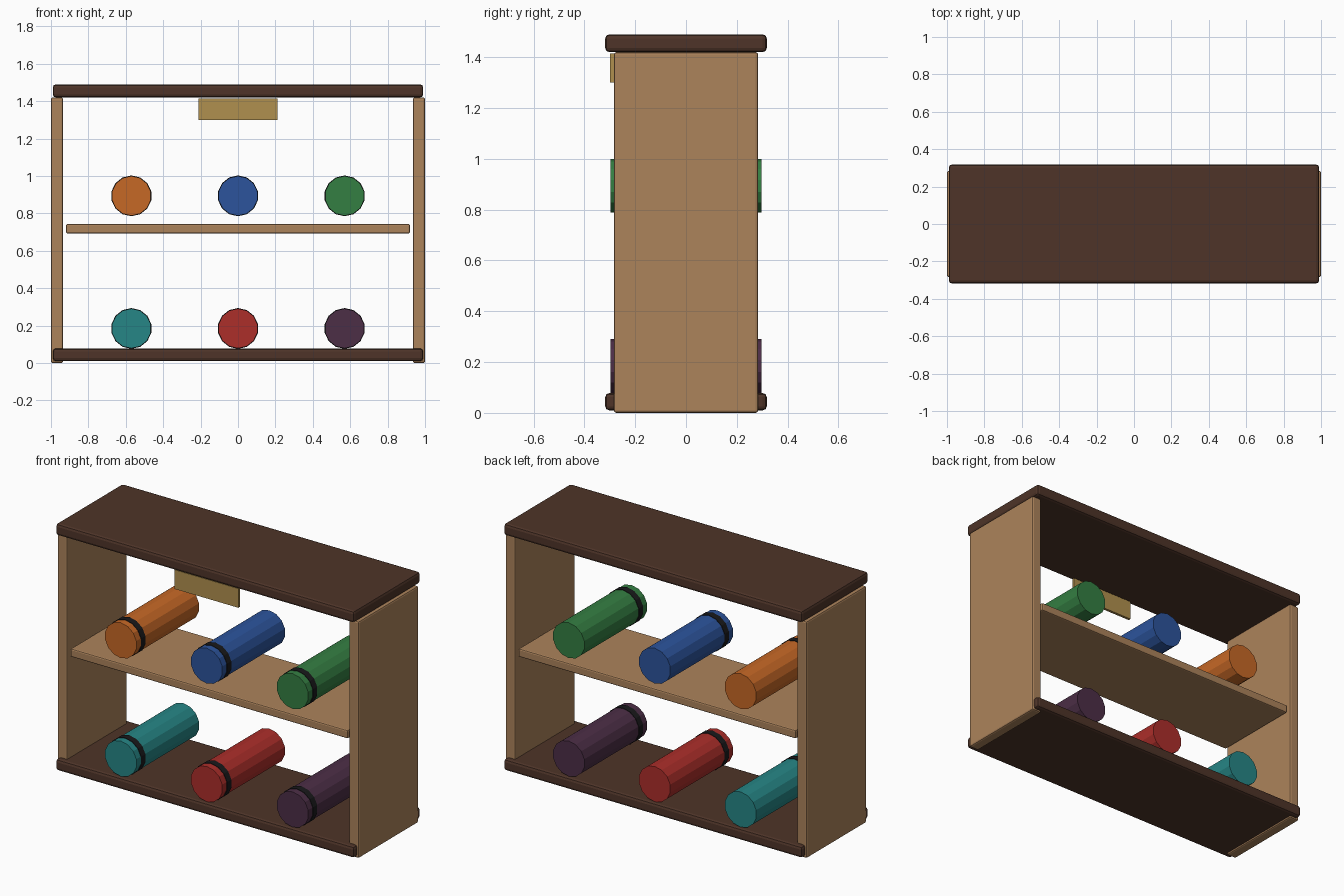
import bpy
from math import radians

if "Cube" in bpy.data.objects:
    bpy.data.objects.remove(bpy.data.objects["Cube"])


def material(name, rgb):
    # sRGB bytes to linear viewport colour
    m = bpy.data.materials.new(name)
    lin = [((c / 255 + 0.055) / 1.055) ** 2.4 for c in rgb]
    m.diffuse_color = (*lin, 1)
    m.use_nodes = True
    m.node_tree.nodes["Principled BSDF"].inputs["Base Color"].default_value = m.diffuse_color
    return m


def board(name, lo, hi, mat, bevel=0.0, segments=1):
    bpy.ops.mesh.primitive_cube_add(size=1, location=[(a + b) / 2 for a, b in zip(lo, hi)])
    o = bpy.context.object
    o.name = name
    o.scale = [b - a for a, b in zip(lo, hi)]
    bpy.ops.object.transform_apply(location=False, rotation=False, scale=True)
    o.data.materials.append(mat)
    if bevel:
        b = o.modifiers.new("edge", 'BEVEL')
        b.width = bevel
        b.segments = segments
    return o


def roll(name, x, z, y0, y1, radius, mat):
    bpy.ops.mesh.primitive_cylinder_add(vertices=14, radius=radius, depth=y1 - y0,
                                        location=(x, (y0 + y1) / 2, z),
                                        rotation=(radians(90), 0, 0))
    o = bpy.context.object
    o.name = name
    o.data.materials.append(mat)
    return o


wood = material("wood", (172, 131, 91))
dark = material("dark_wood", (78, 52, 40))
brass = material("brass", (176, 144, 78))
black = material("black", (25, 25, 27))

# Case: top, base, sides and shelf
board("top_board", (-0.99, -0.318, 1.42), (0.99, 0.318, 1.49), dark, 0.016, 2)
board("base_board", (-0.99, -0.318, 0.01), (0.99, 0.318, 0.078), dark, 0.016, 2)
for side, s in (("left", -1), ("right", 1)):
    xs = sorted((s * 0.935, s * 1.0))
    board(side + "_side", (xs[0], -0.284, 0), (xs[1], 0.284, 1.42), wood, 0.01, 2)
board("middle_shelf", (-0.92, -0.275, 0.693), (0.92, 0.275, 0.743), wood, 0.008, 2)

# Plate hanging under the top at the front
board("name_plate", (-0.212, -0.3, 1.3), (0.212, -0.284, 1.415), brass)

# Rolls lying front to back, each with a dark band near the front
rolls = [
    ("orange", (198, 104, 38), -0.57, 0.894), ("blue", (44, 84, 156), 0, 0.894),
    ("green", (52, 126, 66), 0.57, 0.894), ("teal", (38, 134, 134), -0.57, 0.185),
    ("red", (172, 46, 42), 0, 0.185), ("purple", (76, 46, 70), 0.57, 0.185),
]
for name, rgb, x, z in rolls:
    roll(name + "_roll", x, z, -0.297, 0.297, 0.106, material(name, rgb))
    roll(name + "_band", x, z, -0.255, -0.215, 0.109, black)
